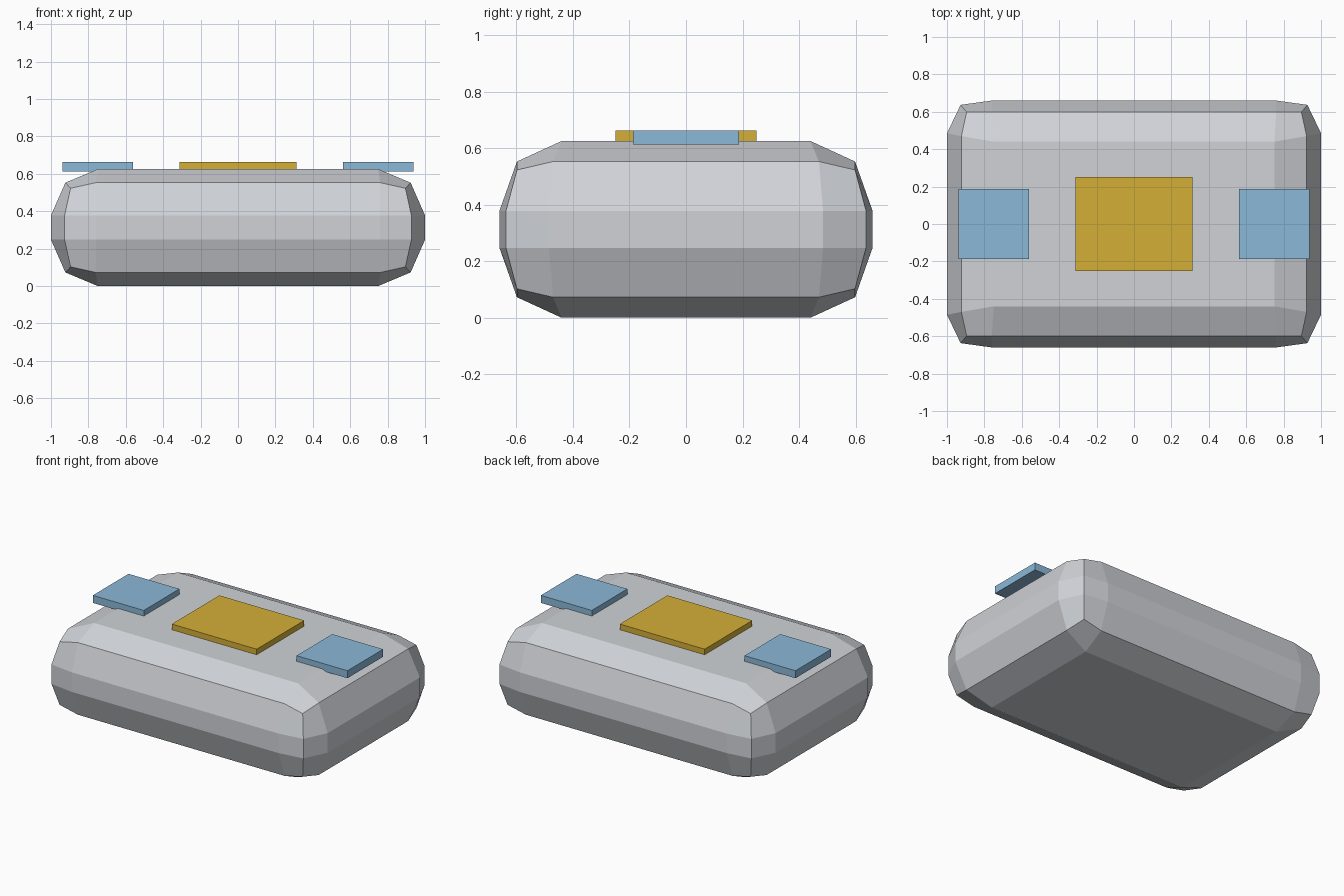
import bpy
import bmesh
from mathutils import Vector

cube = bpy.data.objects.get("Cube")
if cube:
    bpy.data.objects.remove(cube, do_unlink=True)


def make_material(name, rgb):
    mat = bpy.data.materials.new(name)
    mat.use_nodes = True
    color = (*rgb, 1.0)
    mat.diffuse_color = color
    mat.node_tree.nodes["Principled BSDF"].inputs["Base Color"].default_value = color
    return mat


def add_object(name, bm, mat):
    bmesh.ops.recalc_face_normals(bm, faces=bm.faces)
    mesh = bpy.data.meshes.new(name)
    bm.to_mesh(mesh)
    bm.free()
    mesh.materials.append(mat)
    obj = bpy.data.objects.new(name, mesh)
    bpy.context.collection.objects.link(obj)
    return obj


def add_plate(name, center, size, mat):
    bm = bmesh.new()
    bmesh.ops.create_cube(bm, size=1)
    bmesh.ops.scale(bm, vec=size, verts=bm.verts)
    bmesh.ops.translate(bm, vec=center, verts=bm.verts)
    return add_object(name, bm, mat)


silver = make_material("silver grey", (0.63, 0.65, 0.685))
gold = make_material("gold", (0.658, 0.429, 0.038))
blue = make_material("light blue", (0.26, 0.48, 0.685))

# Body: a 3x3 gridded box whose rings are pulled in to a chunky rounded edge.
# Keys tell which of x, y, z lie on the outer shell of the box.
HALF_HEIGHT = 0.3125
ROUNDED = {
    (1, 0, 0): (1.0, 0.485, 0.065),
    (0, 1, 0): (0.76, 0.66, 0.065),
    (0, 0, 1): (0.75, 0.44, HALF_HEIGHT),
    (1, 1, 0): (0.927, 0.637, 0.065),
    (1, 0, 1): (0.923, 0.47, 0.24),
    (0, 1, 1): (0.76, 0.598, 0.24),
    (1, 1, 1): (0.895, 0.598, 0.21),
}
bm = bmesh.new()
bmesh.ops.create_cube(bm, size=2)
bmesh.ops.subdivide_edges(bm, edges=bm.edges[:], cuts=2, use_grid_fill=True)
for v in bm.verts:
    key = tuple(int(abs(c) > 0.9) for c in v.co)
    v.co = Vector([r if c > 0 else -r for r, c in zip(ROUNDED[key], v.co)])
bmesh.ops.translate(bm, vec=(0, 0, HALF_HEIGHT), verts=bm.verts)
add_object("body", bm, silver)

# Plates on the top
add_plate("center_plate", (0, 0, 0.641), (0.625, 0.5, 0.043), gold)
for side, x in (("left", 0.75), ("right", -0.75)):
    add_plate(side + "_plate", (x, 0, 0.6375), (0.375, 0.375, 0.05), blue)
